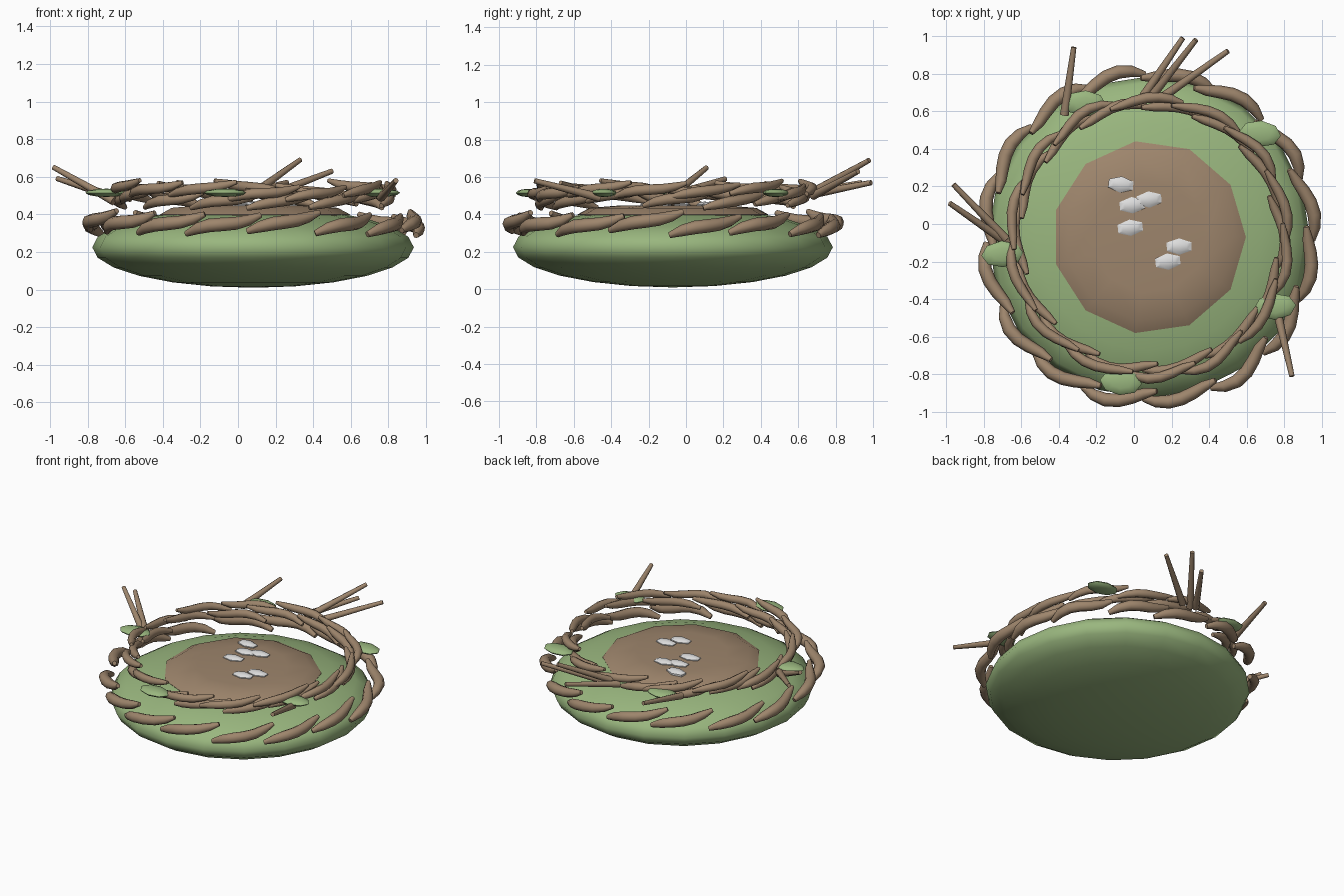
import bpy, bmesh, random
from math import radians, sin, cos, pi
from mathutils import Vector, Matrix

random.seed(4)
if "Cube" in bpy.data.objects:
    bpy.data.objects.remove(bpy.data.objects["Cube"])

CENTRE = Vector((0.08, -0.07, 0))


def material(name, rgb):
    mat = bpy.data.materials.new(name)
    mat.use_nodes = True
    mat.diffuse_color = (*rgb, 1)
    mat.node_tree.nodes["Principled BSDF"].inputs["Base Color"].default_value = (*rgb, 1)
    return mat


GREEN = material("moss green", (0.32, 0.47, 0.21))
BROWN = material("twig brown", (0.34, 0.235, 0.15))
GREY = material("pebble grey", (0.72, 0.72, 0.72))


def finish(name, bm, mat, angle):
    mesh = bpy.data.meshes.new(name)
    bmesh.ops.recalc_face_normals(bm, faces=bm.faces)
    bm.to_mesh(mesh)
    bm.free()
    mesh.materials.append(mat)
    obj = bpy.data.objects.new(name, mesh)
    bpy.context.collection.objects.link(obj)
    bpy.ops.object.select_all(action="DESELECT")
    bpy.context.view_layer.objects.active = obj
    obj.select_set(True)
    bpy.ops.object.shade_smooth_by_angle(angle=radians(angle))
    return obj


def ellipsoid(name, mat, at, size, sides, rings, turn=0, angle=60):
    bm = bmesh.new()
    bmesh.ops.create_uvsphere(bm, u_segments=sides, v_segments=rings, radius=1)
    place = Matrix.Translation(at) @ Matrix.Rotation(turn, 4, "Z") @ Matrix.Diagonal((*size, 1))
    bmesh.ops.transform(bm, matrix=place, verts=bm.verts)
    return finish(name, bm, mat, angle)


def tube(bm, points, radii, sides=8):
    """Tapered round stick with pointed caps along a path."""
    rings = []
    for i, p in enumerate(points):
        along = (points[min(i + 1, len(points) - 1)] - points[max(i - 1, 0)]).normalized()
        side = along.cross(Vector((0, 0, 1))).normalized()
        up = side.cross(along)
        rings.append([bm.verts.new(p + radii[i] * (side * cos(a) + up * sin(a)))
                      for a in (2 * pi * k / sides for k in range(sides))])
    for low, high in zip(rings, rings[1:]):
        for k in range(sides):
            j = (k + 1) % sides
            bm.faces.new((low[k], low[j], high[j], high[k]))
    bm.faces.new(rings[0])
    bm.faces.new(rings[-1])


def twig_ring(name, count, radius, z, rise, span, thick, wobble, phase=0):
    """Ring of short crooked twigs, each climbing over the next."""
    taper = (0.45, 0.85, 1, 1, 0.95, 0.8, 0.4)
    bm = bmesh.new()
    for i in range(count):
        start = phase + 2 * pi * i / count + random.uniform(-0.04, 0.04)
        lift = random.uniform(-0.02, 0.02)
        bend = random.uniform(0.5, 1) * wobble
        lean = random.uniform(-0.6, 0.6) * wobble
        points = []
        for k in range(len(taper)):
            t = k / (len(taper) - 1)
            a = start + radians(span) * t
            r = radius + bend * sin(pi * t * 1.5) + lean * (t - 0.5)
            height = z + lift + rise * (t - 0.5) + 0.4 * bend * sin(2 * pi * t)
            points.append(CENTRE + Vector((r * cos(a), r * sin(a), height)))
        tube(bm, points, [thick * f for f in taper])
    return finish(name, bm, BROWN, 60)


# Mossy cushion
ellipsoid("moss_base", GREEN, CENTRE + Vector((0, 0, 0.225)), (0.855, 0.855, 0.215), 20, 12)

# Low earth mound on top, lathed from a profile
bm = bmesh.new()
profile = [(0, 0.449), (0.3, 0.447), (0.45, 0.435), (0.515, 0.4), (0.5, 0.35)]
verts = [bm.verts.new(CENTRE + Vector((r, 0, z))) for r, z in profile]
edges = [bm.edges.new(pair) for pair in zip(verts, verts[1:])]
bmesh.ops.spin(bm, geom=verts + edges, cent=CENTRE, axis=(0, 0, 1), angle=2 * pi, steps=11)
bmesh.ops.remove_doubles(bm, verts=bm.verts, dist=0.0005)
finish("earth_mound", bm, BROWN, 35)

# Woven twig rings
twig_ring("outer_twigs", 16, 0.86, 0.355, 0.1, 27, 0.036, 0.035)
twig_ring("inner_twigs_low", 14, 0.70, 0.49, 0.08, 32, 0.029, 0.025, 0.2)
twig_ring("inner_twigs_high", 14, 0.73, 0.53, 0.07, 31, 0.028, 0.025)

# Long straight sticks poking outwards
sticks = [((0.05, 0.68, 0.51), (0.26, 0.99, 0.57)), ((0.08, 0.66, 0.51), (0.33, 0.98, 0.69)),
          ((0.16, 0.68, 0.5), (0.5, 0.92, 0.63)), ((-0.37, 0.58, 0.5), (-0.32, 0.94, 0.57)),
          ((-0.68, -0.08, 0.5), (-0.96, 0.21, 0.59)), ((-0.66, -0.11, 0.47), (-0.98, 0.11, 0.65)),
          ((0.76, -0.46, 0.49), (0.84, -0.81, 0.58))]
bm = bmesh.new()
for base, tip in sticks:
    tube(bm, [Vector(base), Vector(tip)], [0.024, 0.014])
finish("long_sticks", bm, BROWN, 60)

# Leaves tucked in the ring
for i, (x, y) in enumerate([(-0.26, 0.64), (0.67, 0.48), (0.75, -0.44), (-0.07, -0.84), (-0.7, -0.16)]):
    ellipsoid(f"leaf_{i + 1}", GREEN, (x, y, 0.515), (0.112, 0.07, 0.022), 8, 6, random.uniform(-0.1, 0.1))

# Pebbles on the mound
for i, (x, y) in enumerate([(-0.07, 0.21), (0.08, 0.13), (-0.01, 0.1), (-0.02, -0.02), (0.24, -0.12), (0.18, -0.2)]):
    ellipsoid(f"pebble_{i + 1}", GREY, (x, y, 0.447), (0.08, 0.046, 0.022), 6, 5, random.uniform(-0.15, 0.15), 30)
